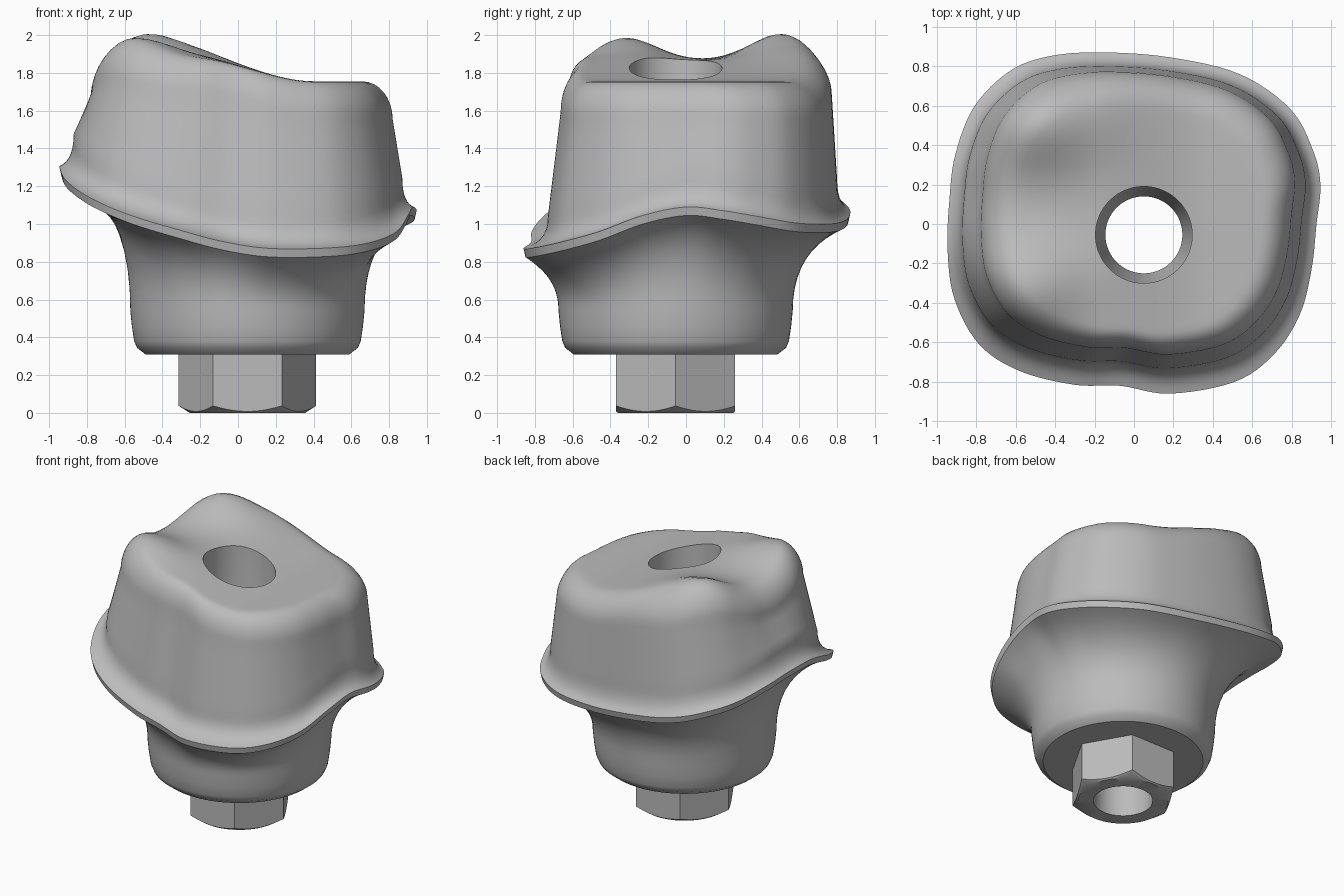
import bpy
import bmesh
import math
from mathutils import Vector

default_cube = bpy.data.objects.get("Cube")
if default_cube:
    bpy.data.objects.remove(default_cube, do_unlink=True)

AXIS = Vector((0.05, -0.055, 0))      # centre of the screw channel
SUBDIVISIONS = 6

metal = bpy.data.materials.new("satin_grey_metal")
metal.use_nodes = True
metal.diffuse_color = (0.5, 0.5, 0.5, 1)
metal.node_tree.nodes["Principled BSDF"].inputs["Base Color"].default_value = (0.5, 0.5, 0.5, 1)

# Margin line, followed counter-clockwise from the +x side
MARGIN = [Vector(p) for p in (
    (.925, 0, 1.07), (.945, .2, 1.05), (.905, .38, 1.02), (.79, .585, .985),
    (.535, .76, .98), (.18, .845, 1), (-.17, .87, 1.04), (-.43, .85, 1.08),
    (-.63, .775, 1.13), (-.81, .595, 1.19), (-.905, .355, 1.25), (-.935, .13, 1.28),
    (-.945, -.13, 1.28), (-.91, -.38, 1.21), (-.785, -.61, 1.12), (-.58, -.745, 1.03),
    (-.3, -.815, .945), (-.07, -.82, .885), (.18, -.86, .85), (.51, -.8, .855),
    (.71, -.66, .885), (.84, -.46, .94), (.9, -.23, 1.025))]


def closed_spline(points, steps):
    """Smooth closed curve through the points."""
    result = []
    n = len(points)
    for i in range(n):
        a, b, c, d = (points[(i + k) % n] for k in (-1, 0, 1, 2))
        for s in range(steps):
            t = s / steps
            result.append(b + (c - a) * (t / 2)
                          + (a * 2 - b * 5 + c * 4 - d) * (t * t / 2)
                          + (b * 3 - a - c * 3 + d) * (t ** 3 / 2))
    return result


def bezier(a, b, c, t):
    return a * (1 - t) ** 2 + b * (2 * t * (1 - t)) + c * t ** 2


def at_height(point, z):
    return Vector((point.x, point.y, z))


def bump(x, y, cx, cy, wx, wy):
    return math.exp(-(x - cx) ** 2 / wx - (y - cy) ** 2 / wy)


def roof(p):
    """Height of the top surface: a sloping table with two cusps."""
    t = min(1, max(0, (0.4 - p.x) / 0.6))
    ramp = t * t * (3 - 2 * t)
    return (1.755 + 0.11 * ramp
            + 0.145 * bump(p.x, p.y, -0.5, 0.52, 0.11, 0.06)
            + 0.12 * bump(p.x, p.y, -0.55, -0.32, 0.09, 0.055))


def build_loops(name, columns):
    """Skin closed section loops placed around the axis into one solid."""
    bm = bmesh.new()
    grid = [[bm.verts.new(p) for p in column] for column in columns]
    for i, column in enumerate(grid):
        following = grid[(i + 1) % len(grid)]
        for j in range(len(column)):
            k = (j + 1) % len(column)
            bm.faces.new((column[j], following[j], following[k], column[k]))
    bmesh.ops.recalc_face_normals(bm, faces=bm.faces)
    mesh = bpy.data.meshes.new(name)
    bm.to_mesh(mesh)
    bm.free()
    obj = bpy.data.objects.new(name, mesh)
    bpy.context.collection.objects.link(obj)
    mesh.materials.append(metal)
    bpy.ops.object.select_all(action='DESELECT')
    obj.select_set(True)
    bpy.context.view_layer.objects.active = obj
    bpy.ops.object.shade_smooth_by_angle(angle=math.radians(35))
    return obj


def body_column(m):
    """Section of the body under and over one margin point."""
    out = at_height(m - AXIS, 0).normalized()

    def ring(radius, z):
        return at_height(AXIS + out * radius, z)

    # Base and concave neck
    column = [ring(0.195, 0.31), ring(0.54, 0.31), ring(0.585, 0.345),
              ring(0.6, 0.38), ring(0.612, 0.46)]
    lower = at_height(m - out * 0.01, m.z - 0.025)
    for i in range(11):
        column.append(bezier(ring(0.62, 0.54), ring(0.62, lower.z - 0.12), lower, i / 10))

    # Rim and cove rising into the wall
    upper = at_height(m, m.z + 0.02)
    wall = Vector((m.x * 0.92, 0.03 + m.y * 0.885, m.z + 0.19))
    for i in range(8):
        column.append(bezier(upper, at_height(wall, m.z + 0.05), wall, i / 7))

    # Tapered wall
    edge = Vector((0.02 + m.x * 0.845, 0.05 + m.y * 0.83, 0))
    drop = 0.2
    edge.z = roof(edge) - drop
    for i in range(1, 5):
        column.append(wall.lerp(edge, i / 5))

    # Rounded shoulder
    mouth = ring(0.245, 0)
    for i in range(9):
        a = math.pi / 2 * i / 8
        p = at_height(edge, 0).lerp(mouth, 0.3 * (1 - math.cos(a)))
        column.append(at_height(p, roof(p) - drop * (1 - math.sin(a))))

    # Top surface and screw channel
    for i in range(1, 9):
        p = at_height(edge, 0).lerp(mouth, 0.3 + 0.7 * i / 8)
        column.append(at_height(p, roof(p)))
    column += [ring(0.245, 0.65), ring(0.195, 0.5)]
    return column


def hex_column(angle):
    """Section of the hexagonal foot, with its corners chamfered below."""
    out = Vector((math.cos(angle), math.sin(angle), 0))
    flat = 0.315
    local = angle % (math.pi / 3) - math.pi / 6
    radius = flat / math.cos(local)
    section = ((0.2, 0), (flat - 0.01, 0), (radius, 0.008 + (radius - flat) * 0.6),
               (radius, 0.33), (0.2, 0.33))
    return [at_height(AXIS + out * r, z) for r, z in section]


build_loops("abutment_body", [body_column(m) for m in closed_spline(MARGIN, SUBDIVISIONS)])
build_loops("hexagonal_foot", [hex_column(math.tau * i / 72) for i in range(72)])
